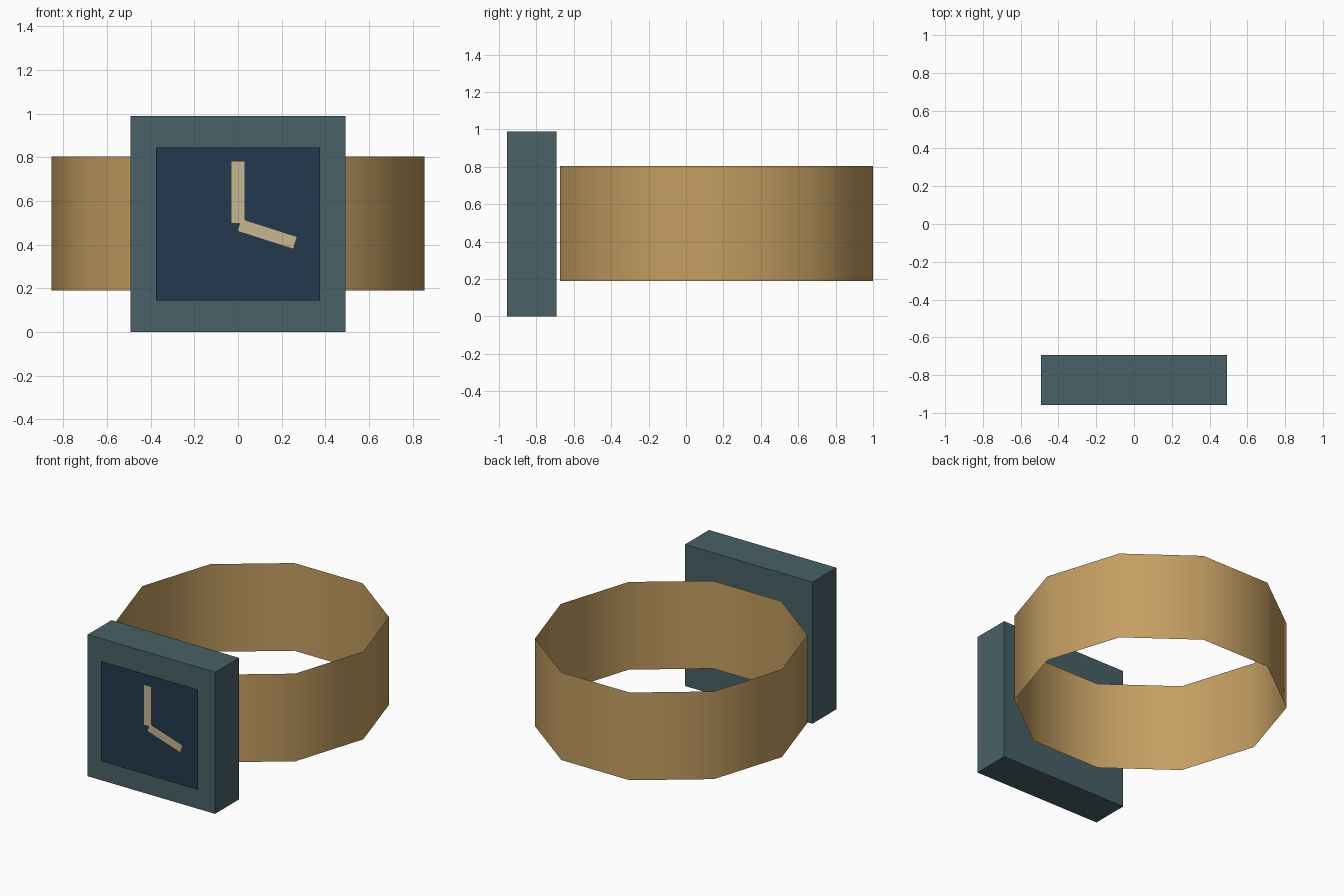
import bpy
import math
from mathutils import Matrix

cube = bpy.data.objects.get("Cube")
if cube:
    bpy.data.objects.remove(cube, do_unlink=True)


def make_material(name, rgb):
    """Flat material from 0-255 display colour, stored as linear values."""
    colour = [(c / 255 / 12.92) if c < 11 else ((c / 255 + 0.055) / 1.055) ** 2.4 for c in rgb] + [1.0]
    mat = bpy.data.materials.new(name)
    mat.use_nodes = True
    mat.diffuse_color = colour
    mat.node_tree.nodes["Principled BSDF"].inputs["Base Color"].default_value = colour
    return mat


teal = make_material("slate_teal", (72, 97, 103))
navy = make_material("dark_navy", (36, 56, 78))
tan = make_material("tan_leather", (196, 158, 97))
cream = make_material("pale_cream", (200, 182, 144))


def finish(name, mat):
    obj = bpy.context.object
    obj.name = obj.data.name = name
    obj.data.materials.append(mat)
    return obj


def front_plate(name, mat, x, y, z, width, height, tilt=0.0):
    """Thin sheet facing the front, turned clockwise by tilt degrees."""
    bpy.ops.mesh.primitive_plane_add(size=1)
    obj = finish(name, mat)
    obj.data.transform(Matrix.Rotation(math.radians(tilt), 4, "Y")
                       @ Matrix.Rotation(math.pi / 2, 4, "X")
                       @ Matrix.Diagonal((width, height, 1, 1)))
    obj.location = (x, y, z)
    return obj


# Watch case
bpy.ops.mesh.primitive_cube_add(size=1, location=(0, -0.825, 0.495))
case = finish("watch_case", teal)
case.scale = (0.985, 0.264, 0.99)

# Dial and hands, sheets floating just ahead of the case
front_plate("dial", navy, 0, -0.978, 0.495, 0.75, 0.70)
front_plate("minute_hand", cream, 0, -1.0, 0.64, 0.062, 0.285)
front_plate("hour_hand", cream, 0.134, -0.999, 0.449, 0.27, 0.06, 17.8)

# Strap: open ten-sided ring with a vertex on the x axis
bpy.ops.mesh.primitive_cylinder_add(vertices=10, radius=1, depth=0.613, end_fill_type="NOTHING")
strap = finish("strap", tan)
strap.data.transform(Matrix.Diagonal((0.855, 0.88, 1, 1)) @ Matrix.Rotation(math.pi / 2, 4, "Z"))
strap.location = (0, 0.163, 0.497)
strap.data.shade_smooth()
